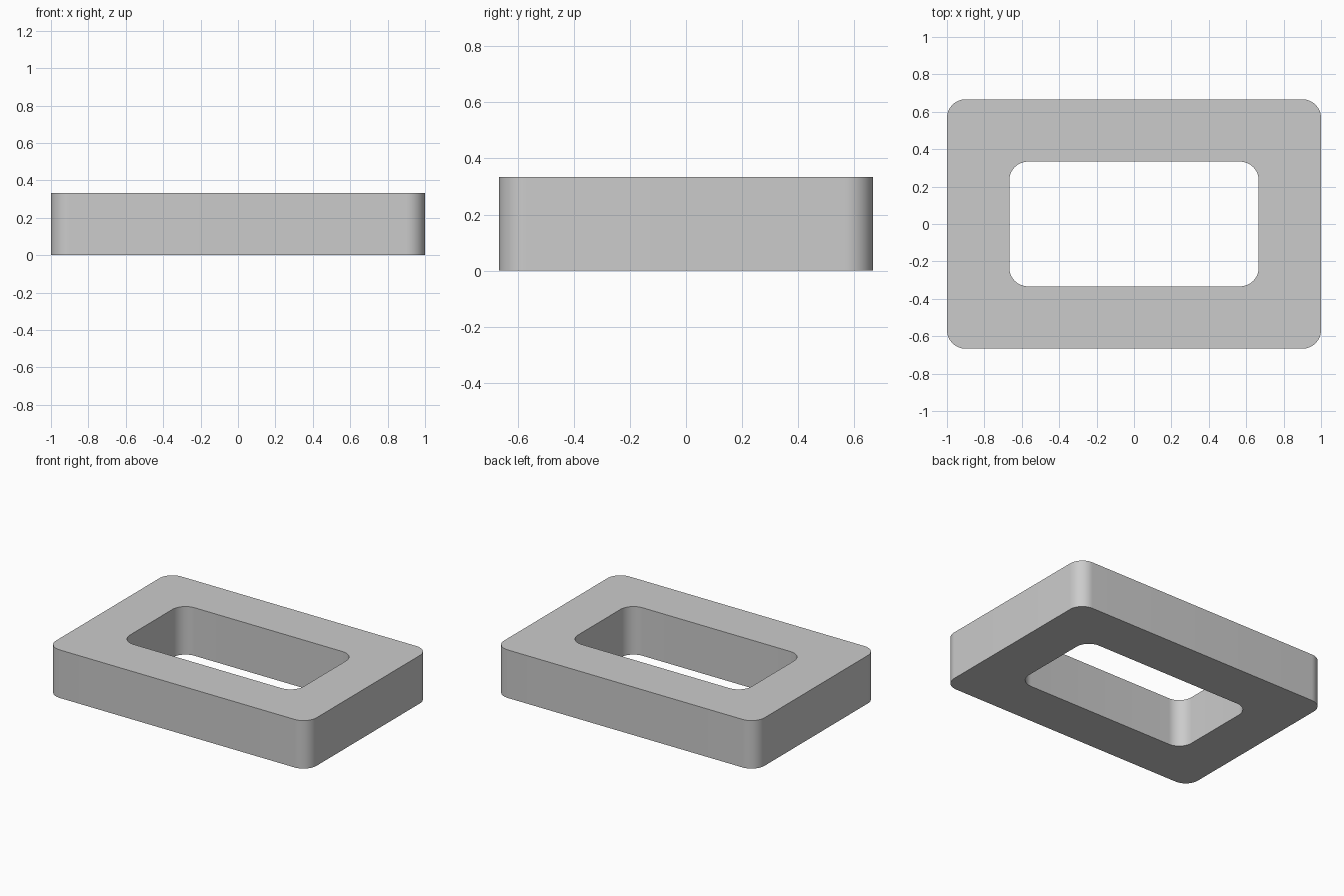
import bpy, bmesh
from math import sin, cos, pi, radians

if "Cube" in bpy.data.objects:
    bpy.data.objects.remove(bpy.data.objects["Cube"])

HEIGHT = 1 / 3
RADIUS = 0.1
SEGS = 16  # segments per rounded corner


def rounded_rect(hx, hy, r):
    """Counter-clockwise outline of a rectangle with rounded corners."""
    points = []
    for i, (sx, sy) in enumerate([(1, 1), (-1, 1), (-1, -1), (1, -1)]):
        for k in range(SEGS + 1):
            a = (i + k / SEGS) * pi / 2
            points.append((sx * (hx - r) + r * cos(a), sy * (hy - r) + r * sin(a)))
    return points


# Outer and inner outlines share a point count, so they bridge into quads
outer = rounded_rect(1, 2 / 3, RADIUS)
inner = rounded_rect(2 / 3, 1 / 3, RADIUS)
n = len(outer)

bm = bmesh.new()
rings = [[bm.verts.new((x, y, z)) for x, y in outline]
         for outline, z in ((outer, 0), (outer, HEIGHT), (inner, HEIGHT), (inner, 0))]

# Outer wall, top, inner wall and bottom
for r in range(4):
    a, b = rings[r], rings[(r + 1) % 4]
    for i in range(n):
        j = (i + 1) % n
        bm.faces.new((a[i], a[j], b[j], b[i]))
bmesh.ops.recalc_face_normals(bm, faces=bm.faces)

mesh = bpy.data.meshes.new("rectangular_frame")
bm.to_mesh(mesh)
bm.free()
frame = bpy.data.objects.new("rectangular_frame", mesh)
bpy.context.collection.objects.link(frame)

# Smooth corners, sharp rims
bpy.context.view_layer.objects.active = frame
frame.select_set(True)
bpy.ops.object.shade_smooth_by_angle(angle=radians(30))
